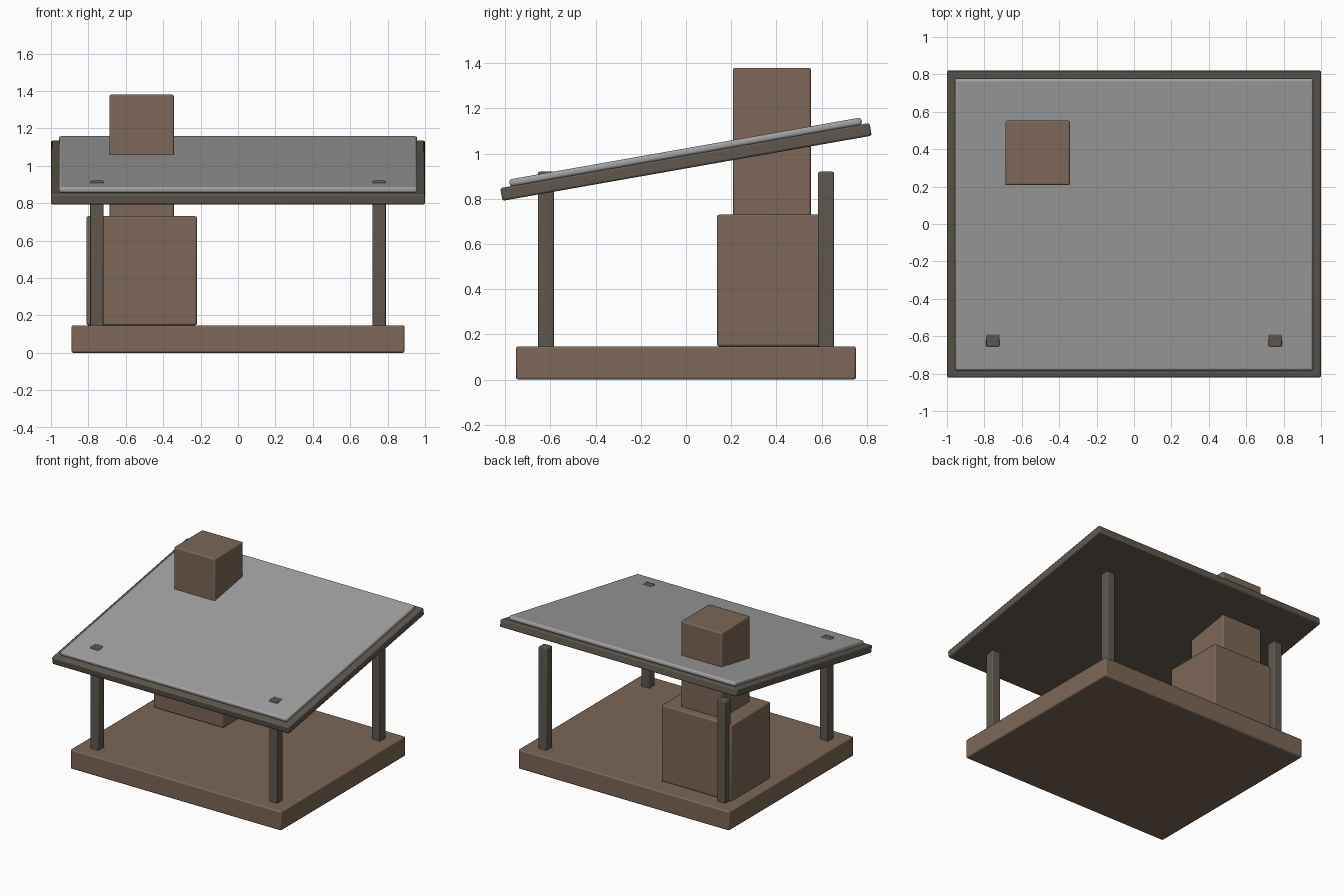
import bpy
import math

# Remove the default cube
default = bpy.data.objects.get("Cube")
if default:
    bpy.data.objects.remove(default, do_unlink=True)


def material(name, rgb):
    mat = bpy.data.materials.new(name)
    mat.use_nodes = True
    colour = (*rgb, 1.0)
    mat.diffuse_color = colour
    mat.node_tree.nodes["Principled BSDF"].inputs["Base Color"].default_value = colour
    return mat


brick = material("brown_brick", (0.2, 0.135, 0.095))
wood = material("dark_wood", (0.115, 0.097, 0.078))
metal = material("grey_metal", (0.36, 0.36, 0.36))


def box(name, centre, size, mat, bevel=0.009, segments=2, tilt=0.0):
    """Softly bevelled box, optionally tilted about the x axis."""
    bpy.ops.mesh.primitive_cube_add(size=1, location=centre)
    obj = bpy.context.object
    obj.name = name
    obj.scale = size
    bpy.ops.object.transform_apply(location=False, rotation=False, scale=True)
    obj.rotation_euler.x = tilt
    obj.data.materials.append(mat)
    mod = obj.modifiers.new("soft_edges", "BEVEL")
    mod.width = bevel
    mod.segments = segments
    bpy.ops.object.shade_smooth_by_angle(angle=math.radians(30))
    return obj


# Stone floor
BASE_TOP = 0.147
box("floor_slab", (0, 0, BASE_TOP / 2), (1.78, 1.505, BASE_TOP), brick)

# Hearth and chimney
SHOULDER, CHIMNEY_TOP = 0.73, 1.38
box("hearth", (-0.515, 0.375, (BASE_TOP + SHOULDER) / 2),
    (0.59, 0.475, SHOULDER - BASE_TOP), brick)
box("chimney", (-0.515, 0.38, (SHOULDER + CHIMNEY_TOP) / 2 - 0.01),
    (0.345, 0.345, CHIMNEY_TOP - SHOULDER + 0.02), brick)

# Four equal posts; the front pair pokes through the low side of the roof
POST_TOP = 0.92
for side, sx in (("left", 1), ("right", -1)):
    for end, sy in (("front", -1), ("back", 1)):
        box(f"{end}_{side}_post",
            (sx * 0.755, sy * 0.62, (BASE_TOP + POST_TOP) / 2 - 0.005),
            (0.07, 0.07, POST_TOP - BASE_TOP + 0.01), wood, bevel=0.006)

# Sloping roof: timber deck with a metal sheet on it
SLOPE = math.radians(10)
box("roof_deck", (0, 0, 0.9635), (2.0, 1.66, 0.057), wood, tilt=SLOPE)
box("roof_sheet", (0, -0.002, 1.007), (1.915, 1.583, 0.032), metal,
    bevel=0.012, segments=3, tilt=SLOPE)
